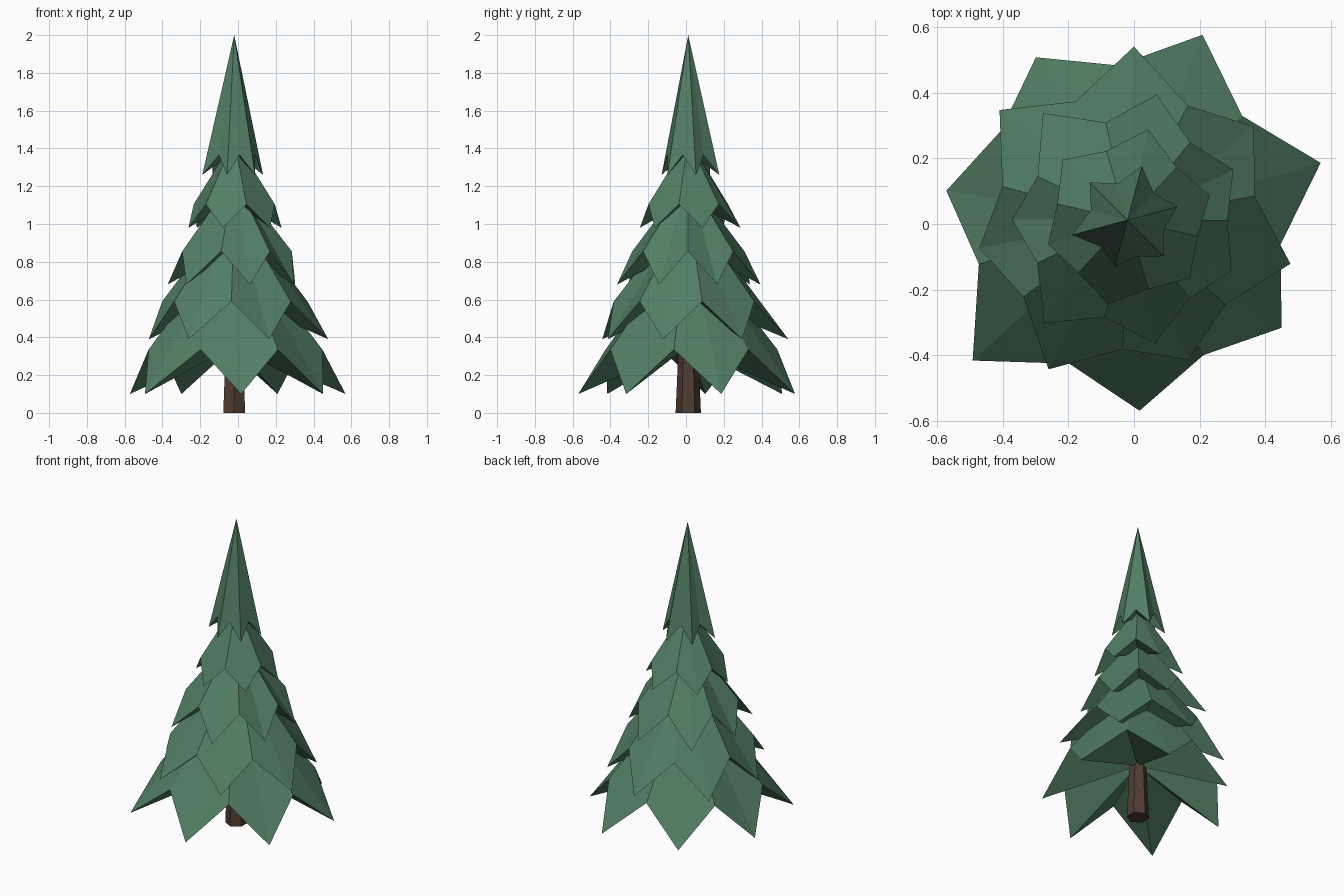
import bpy, bmesh
from math import radians, cos, sin, pi

if "Cube" in bpy.data.objects:
    bpy.data.objects.remove(bpy.data.objects["Cube"])

CX, CY = -0.02, 0.012  # axis of the tree


def material(name, rgb):
    m = bpy.data.materials.new(name)
    m.diffuse_color = (*rgb, 1)
    m.use_nodes = True
    m.node_tree.nodes["Principled BSDF"].inputs["Base Color"].default_value = m.diffuse_color
    return m


def finish(bm, name, mat):
    bmesh.ops.recalc_face_normals(bm, faces=bm.faces)
    me = bpy.data.meshes.new(name)
    bm.to_mesh(me)
    bm.free()
    ob = bpy.data.objects.new(name, me)
    ob.location = (CX, CY, 0)
    bpy.context.collection.objects.link(ob)
    me.materials.append(mat)


def branch_tier(name, start, tips, tip_z, notch_r, notch_z, apex_z, mat):
    """Star-shaped cone: drooping tips alternate with raised notches."""
    bm = bmesh.new()
    n = len(tips)
    rim = []
    for i, r in enumerate(tips):
        a = radians(start) + 2 * pi * i / n
        b = a + pi / n
        rim.append(bm.verts.new((r * cos(a), r * sin(a), tip_z)))
        rim.append(bm.verts.new((notch_r * cos(b), notch_r * sin(b), notch_z)))
    apex = bm.verts.new((0, 0, apex_z))
    under = bm.verts.new((0, 0, notch_z + 0.02))
    for i, v in enumerate(rim):
        w = rim[(i + 1) % len(rim)]
        bm.faces.new((v, w, apex))
        bm.faces.new((w, v, under))
    finish(bm, name, mat)


green = material("needles", (0.085, 0.21, 0.125))
brown = material("bark", (0.08, 0.045, 0.032))

# Tapered six-sided trunk
bm = bmesh.new()
bmesh.ops.create_cone(bm, cap_ends=True, segments=6, radius1=0.067, radius2=0.045, depth=0.5)
bmesh.ops.translate(bm, verts=bm.verts, vec=(0, 0, 0.25))
# put corners on the y axis
if max(v.co.y for v in bm.verts) < 0.066:
    for v in bm.verts:
        v.co.x, v.co.y = v.co.y, -v.co.x
finish(bm, "trunk", brown)

# Branch tiers, bottom to top: start angle, tip radii, tip z, notch radius, notch z, apex z
tiers = [
    (16.5, (.615, .61, .57, .56, .638, .583, .574), .10, .473, .335, .95),
    (-15, (.515, .48, .53, .515, .46, .515, .465), .39, .395, .59, 1.10),
    (-26, (.353, .358, .393, .416, .352, .404, .386), .68, .305, .855, 1.25),
    (17, (.262, .284, .27, .253, .263, .26), .98, .22, 1.105, 1.45),
    (15, (.158, .170, .163, .175, .146, .156), 1.26, .115, 1.365, 2.0),
]
for i, t in enumerate(tiers):
    branch_tier(f"branch_tier_{i + 1}", *t, green)
